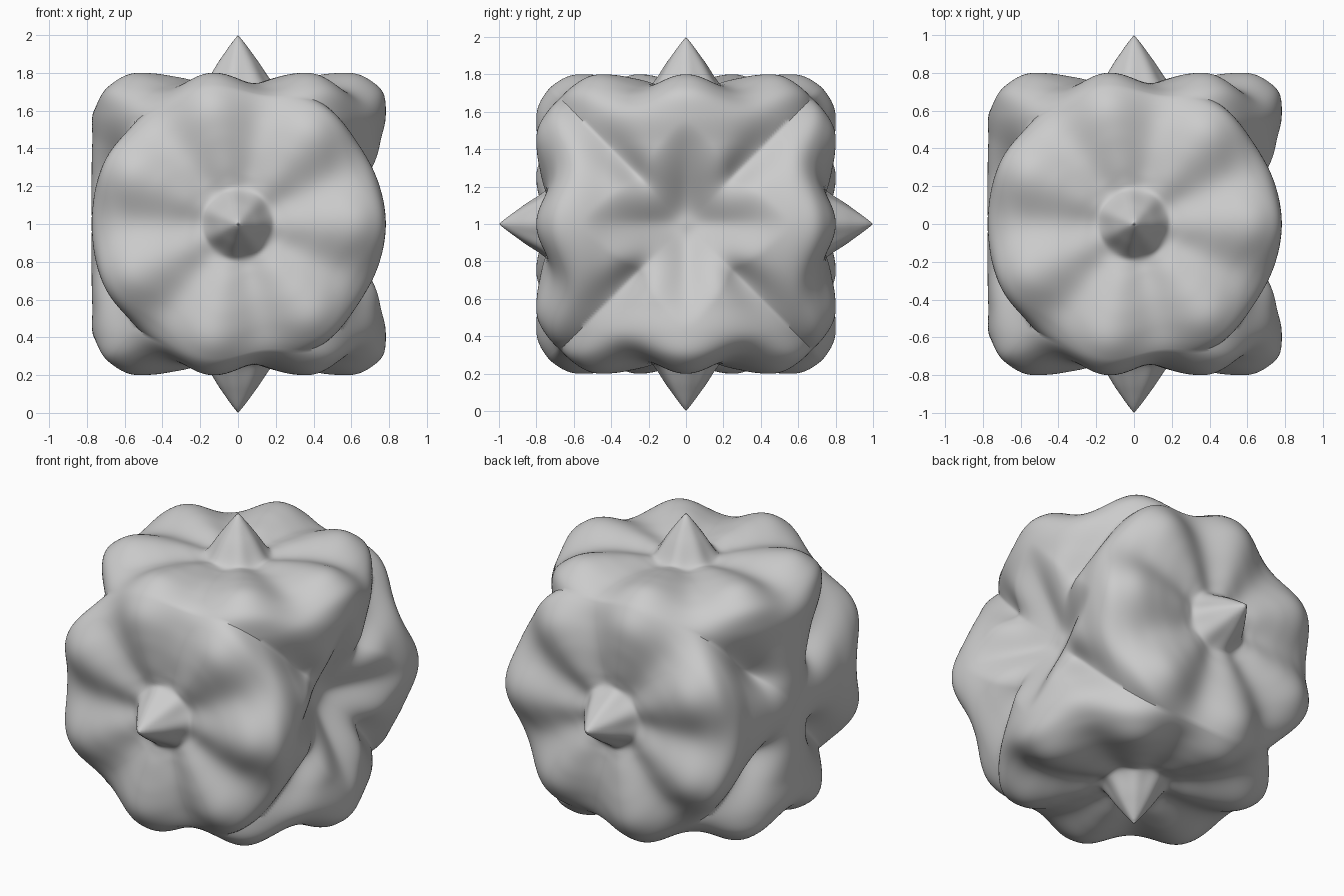
import bpy, bmesh, math
from mathutils import Vector

if "Cube" in bpy.data.objects:
    bpy.data.objects.remove(bpy.data.objects["Cube"])

# Meridian profiles of one cap: (degrees from the tip, radius)
PETAL = [(0, 1.0), (6, .885), (13.5, .775), (17, .785), (22, .83), (27, .88), (32, .94), (38, 1.01),
         (43, 1.035), (48, 1.035), (53, .98), (61, .87), (70, .81), (80, .785), (90, .77)]
GROOVE = [(0, 1.0), (6, .88), (13.5, .765), (20, .785), (30, .86), (38, .92),
          (45, .965), (52, .97), (60, .89), (70, .825), (80, .79), (90, .77)]


def profile(points, a):
    # smooth (Catmull-Rom style) interpolation of the profile
    n = len(points)
    i = 0
    while i < n - 2 and points[i + 1][0] < a:
        i += 1

    def slope(k):
        lo, hi = max(k - 1, 0), min(k + 1, n - 1)
        return (points[hi][1] - points[lo][1]) / (points[hi][0] - points[lo][0])
    (x0, y0), (x1, y1) = points[i], points[i + 1]
    h = x1 - x0
    t = min(max((a - x0) / h, 0), 1)
    return ((2 * t**3 - 3 * t**2 + 1) * y0 + (t**3 - 2 * t**2 + t) * h * slope(i)
            + (3 * t**2 - 2 * t**3) * y1 + (t**3 - t**2) * h * slope(i + 1))


def radius(d):
    # four identical seven-petalled caps around the x axis, each with a central spike
    y, z = abs(d.y), abs(d.z)
    up, side = max(y, z), min(y, z)
    delta = math.degrees(math.acos(min(up, 1)))
    psi = math.atan2(side, d.x)
    w = .5 + .5 * math.cos(7 * psi)
    r = w * profile(PETAL, delta) + (1 - w) * profile(GROOVE, delta)
    # keep the ends within the side limits
    if abs(d.x) > .3:
        r = min(r, .785 / abs(d.x))
    # creases where neighbouring caps meet, deepest part way to the end
    off = (up - side) / .16
    along = (math.hypot(y, z) - .52) / .2
    r -= (.09 if d.x > 0 else .10) * math.exp(-off * off - along * along)
    # rounded diamond-shaped hollow at the +x end
    if d.x > .05:
        q = (math.hypot(y, .07) + math.hypot(z, .07) - .14) / d.x
        s = min(max(q / .62, 0), 1)
        s = s * s * (3 - 2 * s)
        r = .55 + (r - .55) * s
    return r


# Cube-sphere: its grid lines up with the spikes and the creases between caps
bm = bmesh.new()
bmesh.ops.create_cube(bm, size=2)
bmesh.ops.subdivide_edges(bm, edges=bm.edges[:], cuts=95, use_grid_fill=True)
for v in bm.verts:
    d = Vector([math.tan(c * math.pi / 4) for c in v.co]).normalized()
    v.co = d * radius(d) + Vector((0, 0, 1))
bmesh.ops.recalc_face_normals(bm, faces=bm.faces[:])
mesh = bpy.data.meshes.new("petalled_ball")
bm.to_mesh(mesh)
bm.free()
ball = bpy.data.objects.new("petalled_ball", mesh)
bpy.context.collection.objects.link(ball)
bpy.context.view_layer.objects.active = ball
ball.select_set(True)
bpy.ops.object.shade_smooth_by_angle(angle=math.radians(40))
